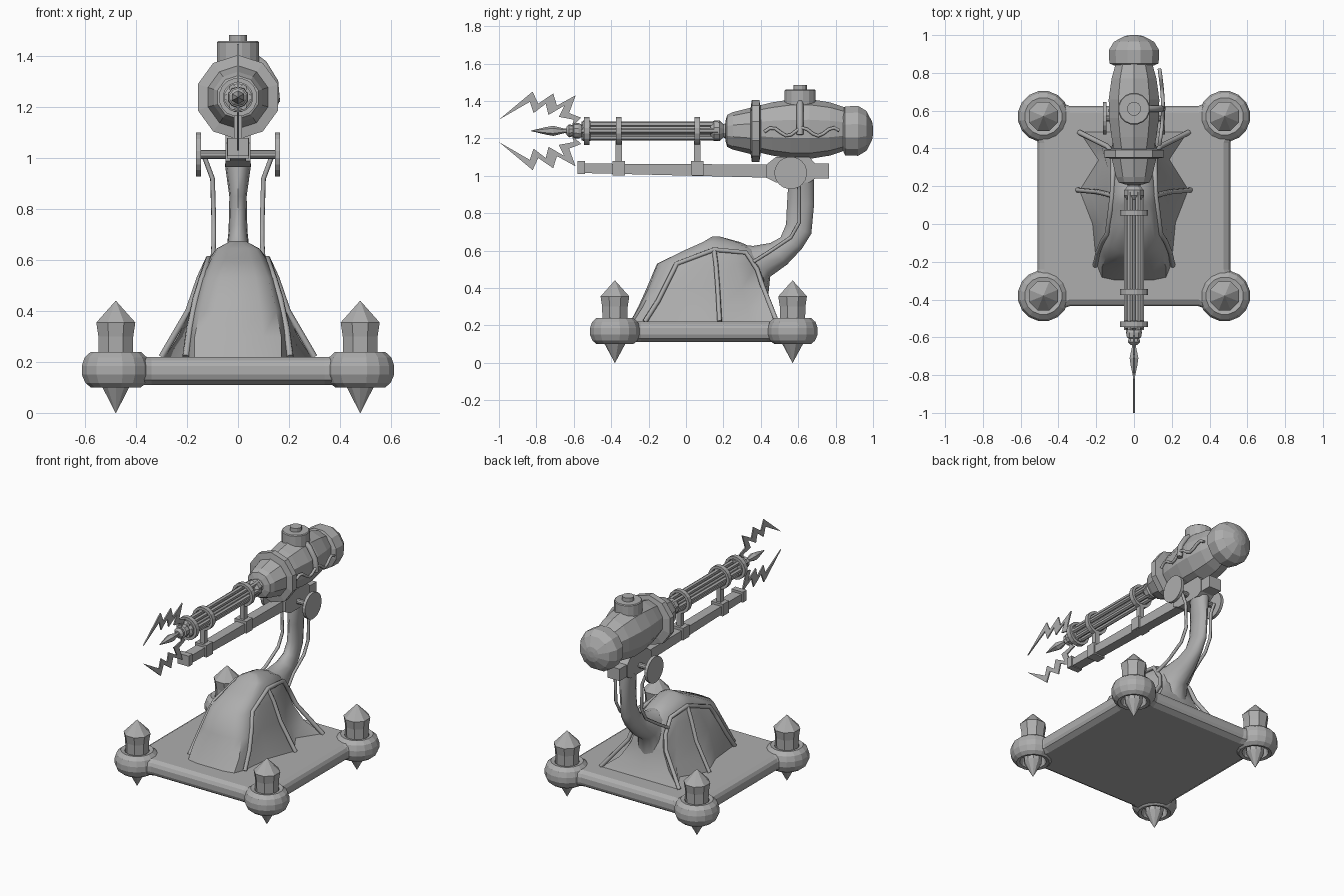
import bpy, bmesh
from math import sin, cos, pi, radians
from mathutils import Vector, Matrix

cube = bpy.data.objects.get("Cube")
if cube:
    bpy.data.objects.remove(cube, do_unlink=True)

grey = bpy.data.materials.new("plain_grey")
grey.use_nodes = True
GREY = (0.42, 0.42, 0.42, 1)
grey.diffuse_color = GREY
grey.node_tree.nodes["Principled BSDF"].inputs["Base Color"].default_value = GREY


def finish(name, bm, smooth=None):
    bmesh.ops.recalc_face_normals(bm, faces=bm.faces)
    mesh = bpy.data.meshes.new(name)
    bm.to_mesh(mesh)
    bm.free()
    obj = bpy.data.objects.new(name, mesh)
    bpy.context.collection.objects.link(obj)
    mesh.materials.append(grey)
    if smooth:
        bpy.ops.object.select_all(action='DESELECT')
        obj.select_set(True)
        bpy.context.view_layer.objects.active = obj
        bpy.ops.object.shade_smooth_by_angle(angle=radians(smooth))
    return obj


def loft(name, rings, caps=True, closed=False, smooth=None):
    """Skin a list of equal-length point rings."""
    bm = bmesh.new()
    vs = [[bm.verts.new(p) for p in ring] for ring in rings]
    n = len(vs[0])
    pairs = list(zip(vs, vs[1:])) + ([(vs[-1], vs[0])] if closed else [])
    for a, b in pairs:
        for i in range(n):
            j = (i + 1) % n
            bm.faces.new((a[i], a[j], b[j], b[i]))
    if caps and not closed:
        bm.faces.new(vs[0])
        bm.faces.new(vs[-1])
    return finish(name, bm, smooth)


def lathe(name, profile, origin, axis='Z', sides=10, closed=False, smooth=None, squash=1, turn=0.5):
    """Turn (radius, distance) pairs about an axis through origin."""
    o = Vector(origin)

    def point(r, t, a):
        u, v = r * cos(a), r * sin(a)
        return o + Vector({'Z': (u, v, t), 'Y': (u * squash, t, v), 'X': (t, u, v)}[axis])
    rings = [[point(r, t, 2 * pi * (i + turn) / sides) for i in range(sides)] for r, t in profile]
    return loft(name, rings, closed=closed, smooth=smooth)


def box(name, lo, hi):
    bm = bmesh.new()
    lo, hi = Vector(lo), Vector(hi)
    bmesh.ops.create_cube(bm, size=1, matrix=Matrix.Translation((lo + hi) / 2) @ Matrix.Diagonal((*(hi - lo), 1)))
    return finish(name, bm)


def tube(name, pts, radius):
    """Thin low-sided pipe along a polyline."""
    curve = bpy.data.curves.new(name, 'CURVE')
    curve.dimensions = '3D'
    curve.bevel_depth = radius
    curve.bevel_resolution = 1
    curve.use_fill_caps = True
    spline = curve.splines.new('POLY')
    spline.points.add(len(pts) - 1)
    for sp, p in zip(spline.points, pts):
        sp.co = (*p, 1)
    curve.materials.append(grey)
    obj = bpy.data.objects.new(name, curve)
    bpy.context.collection.objects.link(obj)


def mirrored(half):
    """Close a half outline that starts and ends on x = 0."""
    return half + [(-x, *rest) for x, *rest in half[-2:0:-1]]


# Base plate: straight sides swelling into round corners
CX, CY, MID = 0.48, 0.475, 0.095


def outline(inset, z):
    r, ex, ey = 0.13 - inset, 0.51 - inset, 0.53 - inset
    arc = [radians(a) for a in range(125, -36, -20)]
    quarter = [(0.34, ey), (0.375, ey + 0.012)]
    quarter += [(CX + r * cos(a), CY + r * sin(a)) for a in arc]
    quarter += [(ex + 0.012, 0.37), (ex, 0.335)]
    back = quarter + [(x, -y) for x, y in reversed(quarter)]
    full = back + [(-x, -y) for x, y in back]
    return [(x, y + MID, z) for x, y in full]


plate = loft("base_plate", [outline(i, z) for i, z in
                            ((0.04, 0.11), (0.008, 0.13), (0, 0.15), (0, 0.185), (0.01, 0.205), (0.035, 0.22))])

# Corner feet: ring, upper crystal and lower spike, with a recess below
for sx in (-1, 1):
    for sy, end in ((-1, "front"), (1, "back")):
        side = end + ("_left" if sx > 0 else "_right")
        at = (sx * CX, sy * CY + MID, 0)
        cutter = lathe("foot_recess", [(0.08, 0.05), (0.08, 0.16)], at, sides=16)
        cut = plate.modifiers.new("recess", 'BOOLEAN')
        cut.object = cutter
        bpy.context.view_layer.objects.active = plate
        bpy.ops.object.modifier_apply(modifier="recess")
        bpy.data.objects.remove(cutter, do_unlink=True)
        lathe("foot_ring_" + side, [(0.075, 0.235), (0.1, 0.24), (0.125, 0.218), (0.136, 0.185), (0.136, 0.15),
                                    (0.122, 0.118), (0.1, 0.1), (0.08, 0.105), (0.07, 0.16)],
              at, sides=16, closed=True)
        lathe("foot_crystal_" + side, [(0.072, 0.2), (0.074, 0.3), (0.083, 0.355), (0.001, 0.44)], at, sides=8)
        lathe("foot_spike_" + side, [(0.06, 0.18), (0.055, 0.1), (0.001, 0)], at, sides=10)

# Mound shell: broad foot narrowing to a ridge
levels = (
    (0.215, [(0, -.30), (.1, -.30), (.17, -.285), (.2, -.21), (.22, 0), (.29, .18), (.19, .34), (.29, .49), (0, .49)]),
    (0.30, [(0, -.255), (.1, -.25), (.17, -.23), (.19, -.16), (.2, 0), (.235, .175), (.16, .33), (.18, .44), (0, .45)]),
    (0.40, [(0, -.21), (.09, -.20), (.15, -.18), (.175, -.11), (.17, 0), (.19, .17), (.14, .30), (.12, .41), (0, .43)]),
    (0.53, [(0, -.155), (.07, -.15), (.12, -.12), (.14, -.05), (.135, .05), (.145, .16), (.12, .27), (.09, .38), (0, .42)]),
    (0.605, [(0, .0), (.05, .0), (.09, .02), (.105, .07), (.11, .1), (.115, .16), (.1, .24), (.07, .34), (0, .38)]),
    (0.645, [(0, .09), (.04, .09), (.07, .1), (.08, .11), (.085, .13), (.085, .16), (.075, .2), (.05, .27), (0, .29)]),
    (0.675, [(0, .14), (.01, .14), (.02, .145), (.03, .15), (.03, .155), (.03, .16), (.02, .17), (.01, .18), (0, .18)]))
loft("mound", [mirrored([(x, y, z) for x, y in half]) for z, half in levels], smooth=50)

# Neck: oval sections between its front and back edges
sections = (((.24, .635), (.44, .36), .10), ((.36, .625), (.45, .46), .08), ((.45, .64), (.54, .525), .06),
            ((.505, .67), (.62, .61), .045), ((.535, .74), (.67, .69), .037), ((.54, .85), (.685, .85), .034),
            ((.545, .93), (.685, .93), .045), ((.55, .98), (.685, .98), .052))
neck = []
for f, b, w in sections:
    f, b = Vector((0, *f)), Vector((0, *b))
    neck.append([(f + b) / 2 + (f - b) / 2 * cos(a) + Vector((w * sin(a), 0, 0))
                 for a in (2 * pi * i / 12 for i in range(12))])
loft("neck", neck, smooth=50)

# Ribs and hoses on both sides of the mound
for s, side in ((1, "left"), (-1, "right")):
    arch = ((.205, -.22, .22), (.19, -.15, .33), (.165, -.09, .45), (.14, -.05, .53), (.115, .15, .605),
            (.11, .32, .59), (.115, .38, .5), (.14, .41, .41), (.29, .485, .22))
    middle = ((.115, .15, .605), (.15, .16, .53), (.195, .17, .4), (.3, .18, .22))
    hose = ((.13, .6, 1.0), (.1, .605, .92), (.095, .605, .75), (.095, .56, .67), (.1, .44, .59), (.12, .36, .54))
    for name, path, r in (("arch_rib", arch, .014), ("middle_rib", middle, .013), ("hose", hose, .01)):
        tube(name + "_" + side, [(s * x, y, z) for x, y, z in path], r)
    lathe("pivot_disc_" + side, [(.087, s * .145), (.087, s * .165)], (0, .56, 1.015), 'X', 20)

# Pivot axle and cradle beam
lathe("axle", [(.017, -.15), (.017, .15)], (0, .56, 1.015), 'X', 10)
beam = [[(-.032, y, lo), (.032, y, lo), (.032, y, hi), (-.032, y, hi)]
        for y, lo, hi in ((-.57, 1.015, 1.065), (.43, .99, 1.06))]
loft("cradle_beam", beam)
box("beam_front_cap", (-.042, -.58, 1.01), (.042, -.54, 1.08))
block = [[(-.05, y, lo), (.05, y, lo), (.05, y, hi), (-.05, y, hi)]
         for y, lo, hi in ((.43, .99, 1.06), (.48, .965, 1.1), (.66, .965, 1.1), (.69, .985, 1.065))]
loft("pivot_block", block)
box("beam_back_stub", (-.045, .68, .985), (.045, .765, 1.065))

# Barrel: core with rods, held by rings on posts
AX = (0, 0, 1.24)
lathe("barrel_core", [(.03, -.58), (.03, .22)], AX, 'Y', 10)
for i in range(6):
    a = 2 * pi * i / 6
    lathe("barrel_rod", [(.014, -.56), (.014, .17)], (.042 * cos(a), 0, 1.24 + .042 * sin(a)), 'Y', 6)
lathe("barrel_collar", [(.04, .13), (.055, .15), (.055, .18), (.035, .2), (.05, .23)], AX, 'Y', 10)
for y in (-.53, -.36, .06):
    lathe("barrel_ring", [(.058, y - .015), (.076, y - .015), (.076, y + .015), (.058, y + .015)],
          AX, 'Y', 16, closed=True)
    if y > -.5:
        box("ring_post", (-.016, y - .017, 1.05), (.016, y + .017, 1.185))
        box("post_clamp", (-.043, y - .033, 1.0), (.043, y + .033, 1.08))
lathe("muzzle_hub", [(.055, -.51), (.055, -.55), (.035, -.56), (.042, -.575), (.04, -.6), (.03, -.605),
                     (.035, -.625), (.02, -.64)], AX, 'Y', 10)
lathe("spear_tip", [(.018, -.6), (.012, -.65), (.027, -.71), (.02, -.75), (.001, -.83)], AX, 'Y', 6)

# Lightning plates above and below the tip
bolt = ((-1, .06), (-.82, .21), (-.79, .145), (-.71, .2), (-.69, .135), (-.59, .19), (-.625, .095), (-.56, .07),
        (-.61, .025), (-.6, .06), (-.68, .075), (-.65, .135), (-.735, .085), (-.75, .145), (-.815, .095), (-.835, .155))
for s, name in ((1, "upper_bolt"), (-1, "lower_bolt")):
    loft(name, [[(x, y, 1.24 + s * h) for y, h in bolt] for x in (-.004, .004)])

# Body: faceted shell, flange and rounded rear cap
lathe("body_nose", [(.05, .21), (.085, .22), (.1, .25), (.125, .35)], AX, 'Y')
lathe("body_flange", [(.12, .345), (.166, .352), (.166, .392), (.12, .4)], AX, 'Y')
lathe("body_shell", [(.125, .39), (.142, .46), (.158, .56), (.16, .66), (.142, .77), (.115, .85)],
      (0, 0, 1.25), 'Y', squash=0.88)
lathe("body_rear_cap", [(.11, .84), (.135, .85), (.138, .92), (.11, .965), (.05, .995), (.02, 1.0)],
      AX, 'Y', sides=12)

# Filler cap on top with a small knob
lathe("filler_cap", [(.085, 1.37), (.085, 1.455), (.08, 1.46)], (0, .61, 0), sides=16)
lathe("filler_knob", [(.037, 1.45), (.037, 1.485)], (0, .61, 0), sides=12)

# Wavy side hose and strap on the left side
wave = [(.135 + .018 * sin(pi * i / 14), .42 + .4 * i / 14, 1.235 + .022 * sin(i * 1.1)) for i in range(15)]
tube("side_hose", wave, .01)
tube("side_strap", ((.06, .61, 1.4), (.1, .61, 1.37), (.143, .61, 1.3), (.15, .61, 1.22)), .018)
